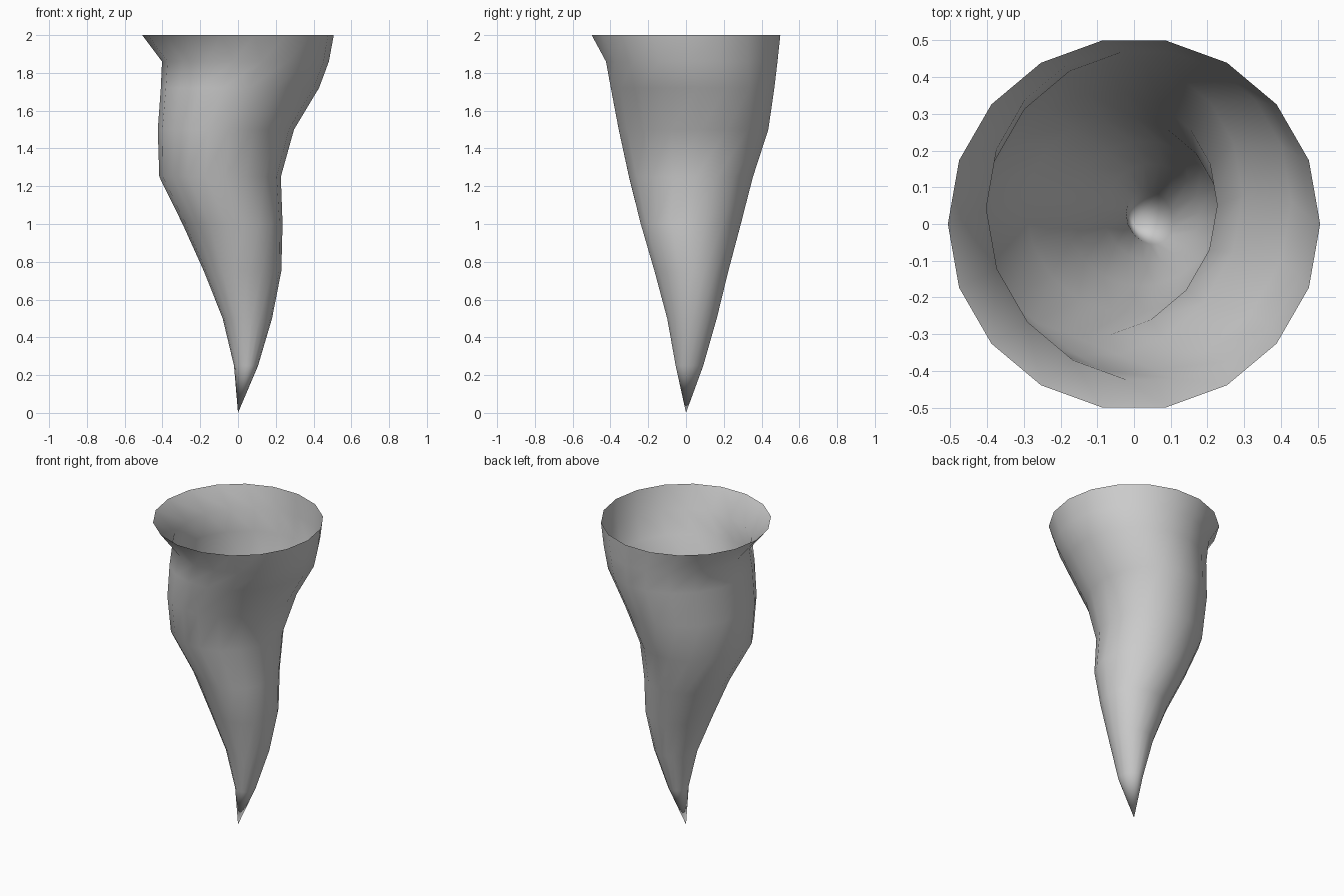
import bpy, bmesh
from math import sin, cos, pi

if "Cube" in bpy.data.objects:
    bpy.data.objects.remove(bpy.data.objects["Cube"])

SIDES = 18

# Each ring: height, then how far the funnel reaches towards
# E, NE, N, NW, W, SW, S, SE (E = +x, N = +y)
RINGS = [
    (0.25, .110, .100, .100, .050, .025, .020, .055, .090),
    (0.50, .175, .190, .170, .110, .090, .070, .100, .150),
    (0.75, .228, .240, .230, .200, .180, .170, .165, .200),
    (1.00, .242, .250, .295, .320, .280, .275, .235, .236),
    (1.25, .228, .285, .365, .400, .410, .400, .295, .235),
    (1.50, .270, .400, .440, .420, .445, .405, .355, .310),
    (1.72, .425, .480, .470, .430, .420, .395, .415, .395),
    (1.86, .488, .495, .485, .455, .405, .385, .445, .450),
    (2.00,) + (.507,) * 8,
]


def ring_points(z, reach):
    """Smooth closed outline whose extents match the eight reaches."""
    mean = sum(reach) / 8
    waves = [(k,
              sum(r * cos(k * i * pi / 4) for i, r in enumerate(reach)) / 4,
              sum(r * sin(k * i * pi / 4) for i, r in enumerate(reach)) / 4)
             for k in (1, 2)]
    pts = []
    for s in range(SIDES):
        t = 2 * pi * s / SIDES
        h = mean + sum(a * cos(k * t) + b * sin(k * t) for k, a, b in waves)
        d = sum(k * (b * cos(k * t) - a * sin(k * t)) for k, a, b in waves)
        pts.append((h * cos(t) - d * sin(t), h * sin(t) + d * cos(t), z))
    return pts


# Funnel: open-topped twisting cone narrowing to a point
bm = bmesh.new()
tip = bm.verts.new((0, 0, 0))
loops = [[bm.verts.new(p) for p in ring_points(z, reach)] for z, *reach in RINGS]
for s in range(SIDES):
    n = (s + 1) % SIDES
    bm.faces.new((tip, loops[0][n], loops[0][s]))
    for low, high in zip(loops, loops[1:]):
        bm.faces.new((low[s], low[n], high[n], high[s]))
for f in bm.faces:
    f.smooth = True
mesh = bpy.data.meshes.new("funnel")
bm.to_mesh(mesh)
bm.free()
funnel = bpy.data.objects.new("funnel", mesh)
bpy.context.collection.objects.link(funnel)
